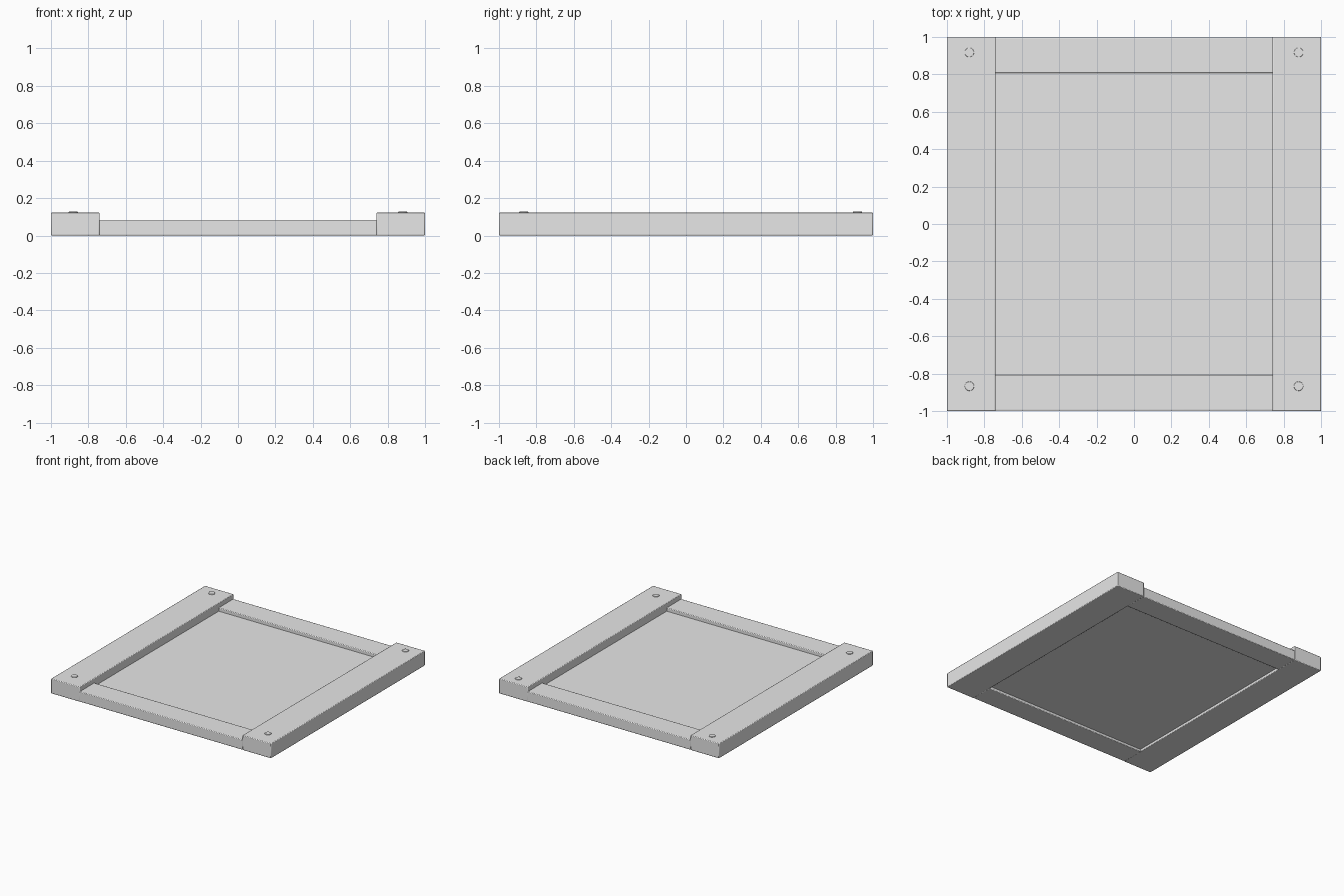
import bpy
import math

if "Cube" in bpy.data.objects:
    bpy.data.objects.remove(bpy.data.objects["Cube"], do_unlink=True)

grey = bpy.data.materials.new("plain_grey")
grey.use_nodes = True
grey.diffuse_color = (0.8, 0.8, 0.8, 1)
grey.node_tree.nodes["Principled BSDF"].inputs["Base Color"].default_value = (0.8, 0.8, 0.8, 1)


def finish(obj, name, bevel):
    obj.name = name
    obj.data.materials.append(grey)
    if bevel:
        mod = obj.modifiers.new("soft_edges", 'BEVEL')
        mod.width = bevel
        mod.segments = 2
    bpy.ops.object.shade_smooth_by_angle(angle=math.radians(30))


def board(name, x, y, z, bevel=0.005):
    """Box spanning the given (low, high) ranges."""
    spans = (x, y, z)
    bpy.ops.mesh.primitive_cube_add(size=1, location=[(a + b) / 2 for a, b in spans])
    obj = bpy.context.object
    obj.scale = [b - a for a, b in spans]
    bpy.ops.object.transform_apply(location=False, rotation=False, scale=True)
    finish(obj, name, bevel)


# Thin panel held between the rails
board("panel", (-0.76, 0.76), (-0.83, 0.83), (0.02, 0.055), 0)

# Tall side rails
for side, s in (("right", -1), ("left", 1)):
    board(side + "_rail", sorted((s * 0.74, s)), (-1, 1), (0, 0.122))

# Lower cross rails
for end, s in (("front", -1), ("back", 1)):
    board(end + "_rail", (-0.745, 0.745), sorted((s * 0.807, s * 0.998)), (0, 0.083))

# Round pegs near the rail ends
for side, x in (("right", -0.88), ("left", 0.88)):
    for end, y in (("front", -0.867), ("back", 0.917)):
        bpy.ops.mesh.primitive_cylinder_add(vertices=24, radius=0.025, depth=0.04,
                                            location=(x, y, 0.107))
        finish(bpy.context.object, f"{end}_{side}_peg", 0.002)
